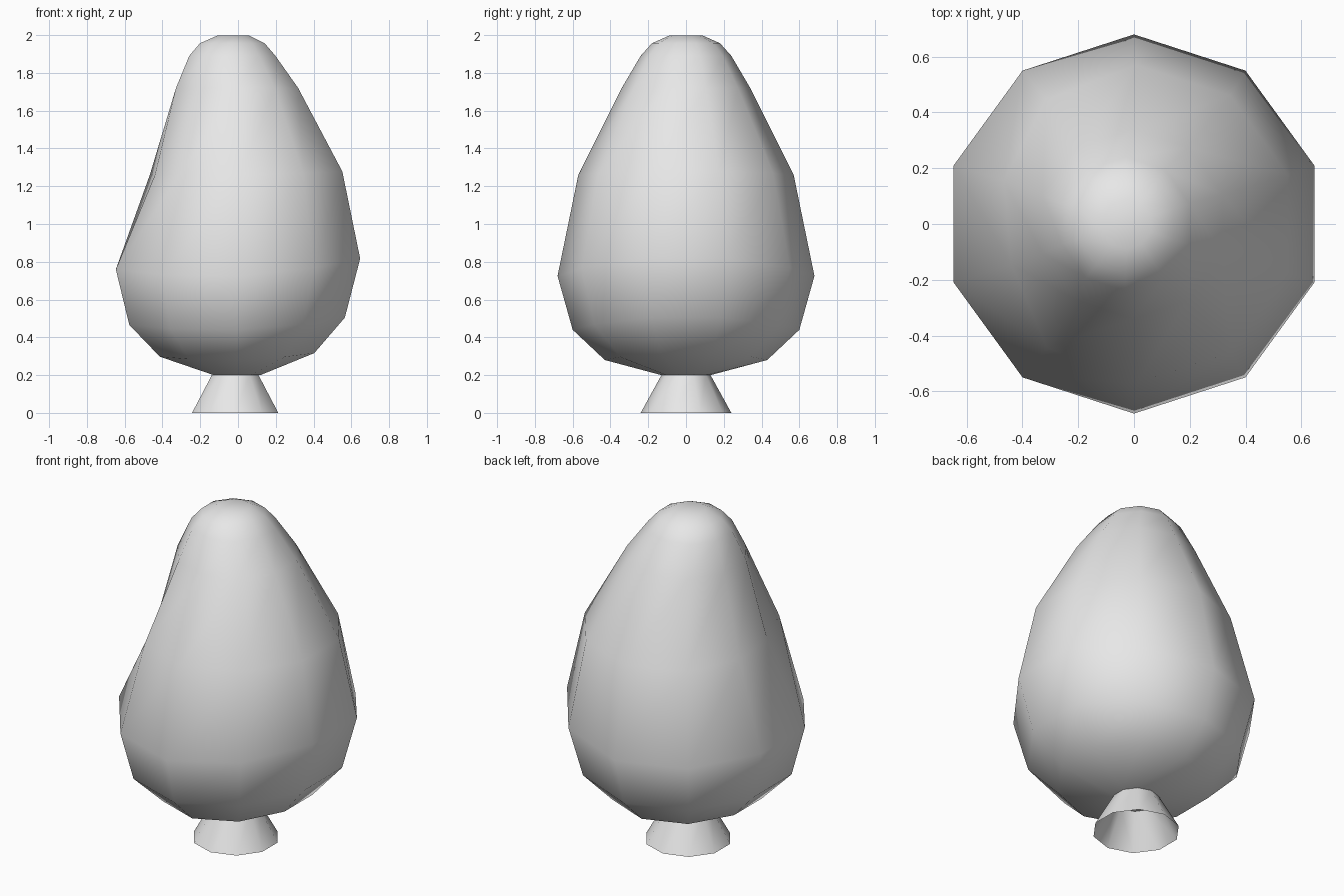
import bpy, bmesh
from math import cos, sin, radians

cube = bpy.data.objects.get("Cube")
if cube:
    bpy.data.objects.remove(cube, do_unlink=True)

SIDES = 10
GREY = (0.8, 0.8, 0.8, 1)

material = bpy.data.materials.new("light grey")
material.use_nodes = True
material.diffuse_color = GREY
material.node_tree.nodes["Principled BSDF"].inputs["Base Color"].default_value = GREY


def ring_object(name, rings, cap):
    """Loft ten-sided rings: (radius, z, x shift, tilt, side lift, dents by side)."""
    bm = bmesh.new()
    loops = []
    for radius, z, shift, tilt, lift, dents in rings:
        loop = []
        for i in range(SIDES):
            a = radians(90 + 360 / SIDES * i)
            r = radius * dents.get(i, 1)
            height = z + tilt * cos(a) + lift * cos(a) ** 2
            loop.append(bm.verts.new((shift + r * cos(a), r * sin(a), height)))
        loops.append(loop)
    for low, high in zip(loops, loops[1:]):
        for i in range(SIDES):
            j = (i + 1) % SIDES
            bm.faces.new((low[i], low[j], high[j], high[i]))
    if cap:
        bm.faces.new(loops[0][::-1])
        bm.faces.new(loops[-1])
    for face in bm.faces:
        face.smooth = True
    mesh = bpy.data.meshes.new(name)
    bm.to_mesh(mesh)
    bm.free()
    mesh.materials.append(material)
    obj = bpy.data.objects.new(name, mesh)
    bpy.context.collection.objects.link(obj)
    return obj


# Flared trunk, open underneath
ring_object("trunk", [(0.24, 0, -0.015, 0, 0, {}),
                      (0.13, 0.2, -0.015, 0, 0, {})], False)

# Egg-shaped foliage with a shallow hollow on its right flank
hollow = {1: 0.97, 2: 0.88, 3: 0.83, 4: 0.96}
ring_object("foliage", [
    (0.13, 0.2, -0.005, 0, 0, {}),
    (0.43, 0.28, -0.005, 0.01, 0.03, {}),
    (0.6, 0.44, -0.005, 0.02, 0.05, {}),
    (0.68, 0.725, 0, 0.03, 0.07, {}),
    (0.57, 1.26, 0.01, 0.01, 0.01, hollow),
    (0.34, 1.72, -0.005, 0, 0, {}),
    (0.24, 1.89, -0.03, 0, 0, {}),
    (0.18, 1.957, -0.03, 0, 0, {}),
    (0.09, 1.997, -0.025, 0, 0, {}),
], True)
